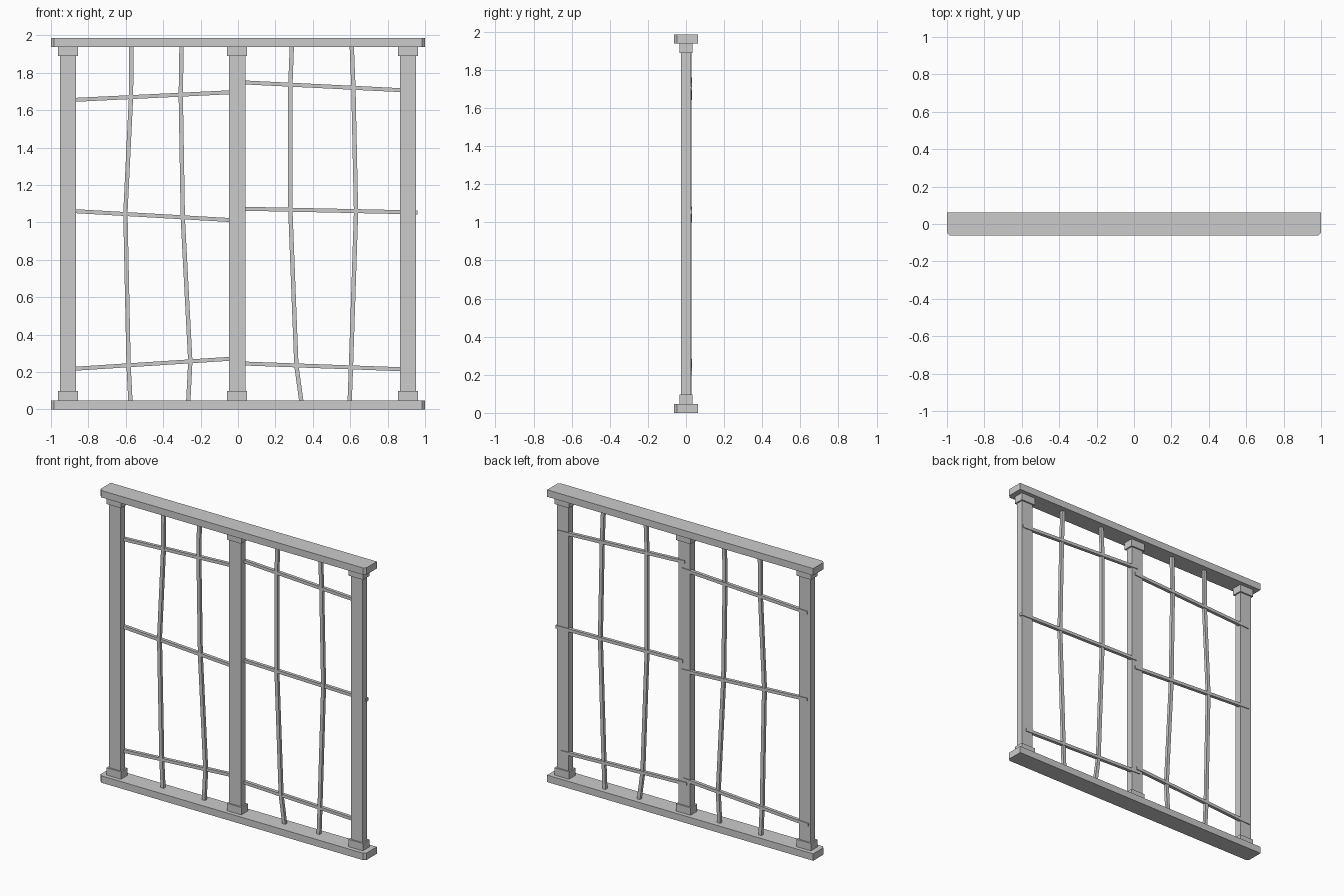
import bpy, bmesh
from mathutils import Vector

if "Cube" in bpy.data.objects:
    bpy.data.objects.remove(bpy.data.objects["Cube"])


def prism(name, outline, lo, hi, axis):
    """Extrude a 2D outline along 'y' (outline in xz) or 'z' (outline in xy)."""
    bm = bmesh.new()

    def place(p, t):
        return (p[0], t, p[1]) if axis == 'y' else (p[0], p[1], t)
    a = [bm.verts.new(place(p, lo)) for p in outline]
    b = [bm.verts.new(place(p, hi)) for p in outline]
    n = len(outline)
    for i in range(n):
        j = (i + 1) % n
        bm.faces.new((a[i], a[j], b[j], b[i]))
    bm.faces.new(a[::-1])
    bm.faces.new(b)
    bmesh.ops.recalc_face_normals(bm, faces=bm.faces)
    me = bpy.data.meshes.new(name)
    bm.to_mesh(me)
    bm.free()
    ob = bpy.data.objects.new(name, me)
    bpy.context.collection.objects.link(ob)
    return ob


def box(name, x, half_w, half_d, z0, z1):
    pts = [(x - half_w, -half_d), (x + half_w, -half_d),
           (x + half_w, half_d), (x - half_w, half_d)]
    return prism(name, pts, z0, z1, 'z')


def bar(name, path, width, y0, y1):
    """Square-section bar following a bent path in the xz plane."""
    pts = [Vector(p) for p in path]
    left, right = [], []
    for i, p in enumerate(pts):
        d = (pts[min(i + 1, len(pts) - 1)] - pts[max(i - 1, 0)]).normalized()
        side = Vector((-d.y, d.x)) * width / 2
        left.append(p + side)
        right.append(p - side)
    return prism(name, left + right[::-1], y0, y1, 'y')


# Rails, with the two front corners chamfered
D, C = 0.0625, 0.016
rail = [(-1 + C, -D), (1 - C, -D), (1, -D + C), (1, D), (-1, D), (-1, -D + C)]
prism("bottom_rail", rail, 0, 0.047, 'z')
prism("top_rail", rail, 1.938, 1.985, 'z')

# Posts with base and cap blocks
for side, x in (("left", -0.909), ("middle", -0.005), ("right", 0.909)):
    box(side + "_post", x, 0.044, 0.025, 0.045, 1.94)
    box(side + "_post_base", x, 0.054, 0.035, 0.045, 0.097)
    box(side + "_post_cap", x, 0.054, 0.035, 1.888, 1.94)

# Upright bars, each bending where it crosses the cross bars
uprights = [
    [(-0.575, 0.04), (-0.585, 0.235), (-0.602, 1.05), (-0.572, 1.67), (-0.57, 1.945)],
    [(-0.266, 0.04), (-0.255, 0.255), (-0.295, 1.02), (-0.306, 1.68), (-0.302, 1.945)],
    [(0.339, 0.04), (0.312, 0.235), (0.28, 1.065), (0.28, 1.735), (0.288, 1.945)],
    [(0.597, 0.04), (0.604, 0.23), (0.631, 1.055), (0.617, 1.72), (0.608, 1.945)],
]
for i, path in enumerate(uprights):
    bar(f"upright_bar_{i + 1}", path, 0.023, 0.007, 0.028)

# Slanted cross bars, fixed to the back of the posts
crossbars = [
    [(-0.94, 0.213), (0.0, 0.273)],
    [(-0.93, 1.063), (0.015, 1.009)],
    [(-0.93, 1.652), (0.014, 1.698)],
    [(-0.024, 0.247), (0.92, 0.213)],
    [(0.005, 1.073), (0.96, 1.053)],
    [(-0.009, 1.750), (0.945, 1.703)],
]
for i, path in enumerate(crossbars):
    bar(f"cross_bar_{i + 1}", path, 0.021, 0.009, 0.031)
